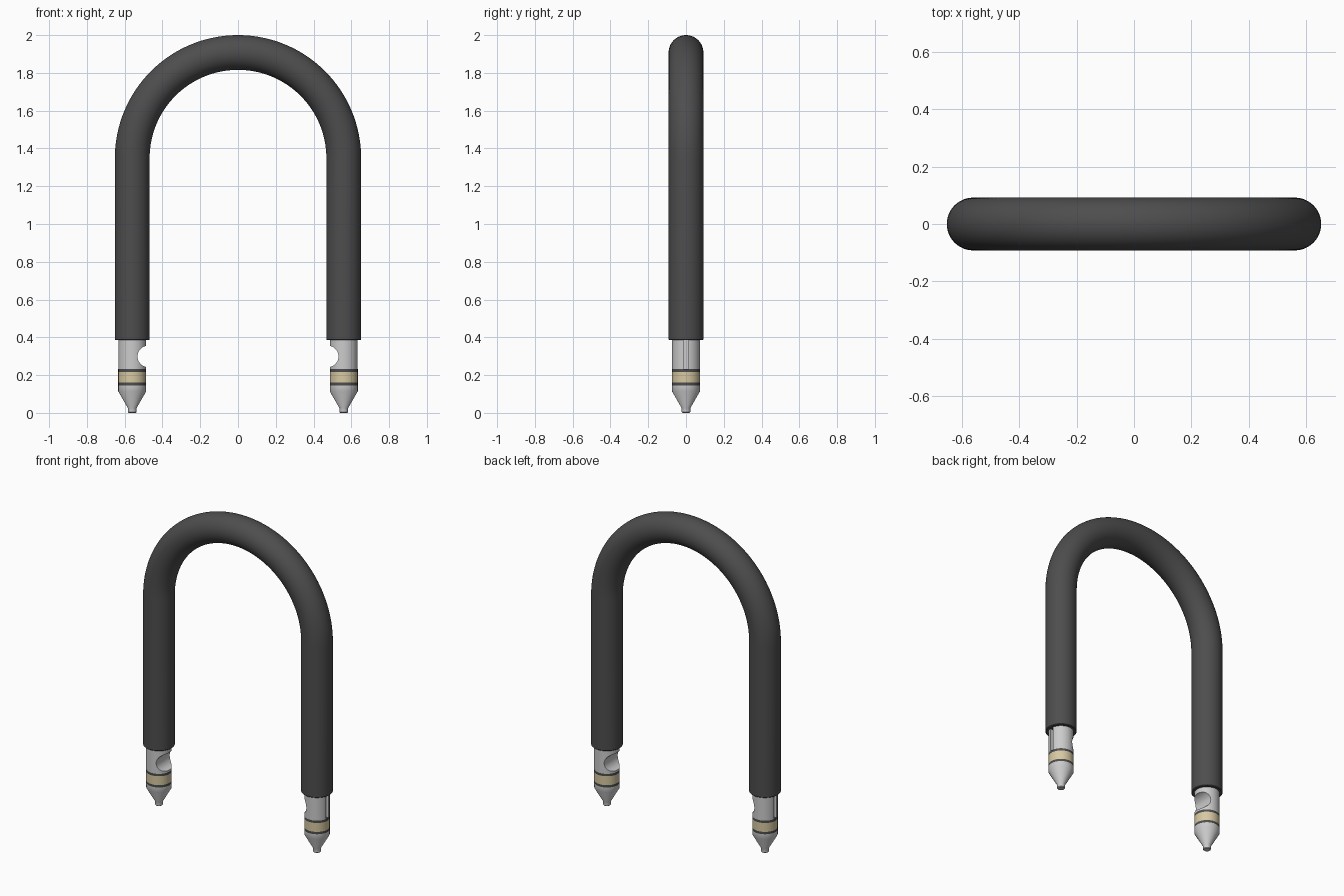
import bpy, bmesh, math
from mathutils import Vector

if "Cube" in bpy.data.objects:
    bpy.data.objects.remove(bpy.data.objects["Cube"])

LEG_X, R_TUBE, R_PIN, Z_BEND, Z_END = 0.56, 0.092, 0.074, 1.348, 0.385


def material(name, rgb):
    m = bpy.data.materials.new(name)
    m.diffuse_color = (*rgb, 1)
    m.use_nodes = True
    m.node_tree.nodes["Principled BSDF"].inputs["Base Color"].default_value = m.diffuse_color
    return m


RUBBER = material("black_rubber", (0.075, 0.075, 0.075))
CREAM = material("cream_band", (0.68, 0.58, 0.36))
STEEL = material("steel", (0.55, 0.55, 0.55))


def finish(name, bm, mat=None):
    bmesh.ops.recalc_face_normals(bm, faces=bm.faces)
    me = bpy.data.meshes.new(name)
    bm.to_mesh(me)
    bm.free()
    ob = bpy.data.objects.new(name, me)
    bpy.context.collection.objects.link(ob)
    if mat:
        me.materials.append(mat)
    return ob


def smooth(ob):
    bpy.ops.object.select_all(action='DESELECT')
    ob.select_set(True)
    bpy.context.view_layer.objects.active = ob
    bpy.ops.object.shade_smooth_by_angle(angle=math.radians(30))


def skin(name, stations, mat, n=48):
    """Skin round sections: each station is (centre, side direction, third axis, radius)."""
    bm = bmesh.new()
    rings = []
    for c, u, v, r in stations:
        angles = [2 * math.pi * i / n for i in range(n)]
        rings.append([bm.verts.new(c + r * (math.cos(a) * u + math.sin(a) * v)) for a in angles])
    for a, b in zip(rings, rings[1:]):
        for i in range(n):
            j = (i + 1) % n
            bm.faces.new((a[i], a[j], b[j], b[i]))
    bm.faces.new(rings[0])
    bm.faces.new(rings[-1])
    return finish(name, bm, mat)


def lathe(name, x, profile, mat):
    X, Y = Vector((1, 0, 0)), Vector((0, 1, 0))
    return skin(name, [(Vector((x, 0, z)), X, Y, r) for r, z in profile], mat)


# rubber-coated shackle: straight leg, half-circle bend, straight leg
Y = Vector((0, 1, 0))
path = [(Vector((LEG_X, 0, z)), Vector((1, 0, 0)), Y, r)
        for z, r in ((Z_END, R_TUBE - 0.004), (Z_END + 0.004, R_TUBE))]
for i in range(65):
    a = math.pi * i / 64
    d = Vector((math.cos(a), 0, math.sin(a)))
    path.append((Vector((0, 0, Z_BEND)) + LEG_X * d, d, Y, R_TUBE))
path += [(Vector((-LEG_X, 0, z)), Vector((-1, 0, 0)), Y, r)
         for z, r in ((Z_END + 0.004, R_TUBE), (Z_END, R_TUBE - 0.004))]
smooth(skin("shackle_sleeve", path, RUBBER))


def cut(ob, cutter):
    mod = ob.modifiers.new("cut", 'BOOLEAN')
    mod.operation, mod.solver, mod.object = 'DIFFERENCE', 'EXACT', cutter
    bpy.context.view_layer.objects.active = ob
    bpy.ops.object.modifier_apply(modifier=mod.name)
    bpy.data.objects.remove(cutter)


for side, s in (("left", -1), ("right", 1)):
    x = s * LEG_X
    # locking shank with a round notch inside and a narrow slot outside
    shank = lathe(side + "_shank", x, [(R_PIN, 0.232), (R_PIN, 0.40)], STEEL)
    stations = [(Vector((s * 0.475, y, 0.299)), Vector((1, 0, 0)), Vector((0, 0, 1)), 0.057)
                for y in (-0.2, 0.2)]
    cut(shank, skin("notch_cutter", stations, STEEL))
    bm = bmesh.new()
    bmesh.ops.create_cube(bm, size=1)
    bmesh.ops.scale(bm, vec=(0.05, 0.024, 0.3), verts=bm.verts)
    bmesh.ops.translate(bm, vec=(s * (LEG_X + R_PIN), 0, 0.37), verts=bm.verts)
    cut(shank, finish("slot_cutter", bm, STEEL))
    smooth(shank)
    # seal rings and coloured band
    for part, z0, z1, mat in (("upper_seal", 0.217, 0.232, RUBBER),
                              ("band", 0.160, 0.217, CREAM),
                              ("lower_seal", 0.145, 0.160, RUBBER)):
        smooth(lathe(f"{side}_{part}", x, [(R_PIN, z0), (R_PIN, z1)], mat))
    # tapered tip
    smooth(lathe(side + "_tip", x, [(0.019, 0), (0.023, 0.004), (0.023, 0.025),
                                    (R_PIN, 0.114), (R_PIN, 0.145)], STEEL))
